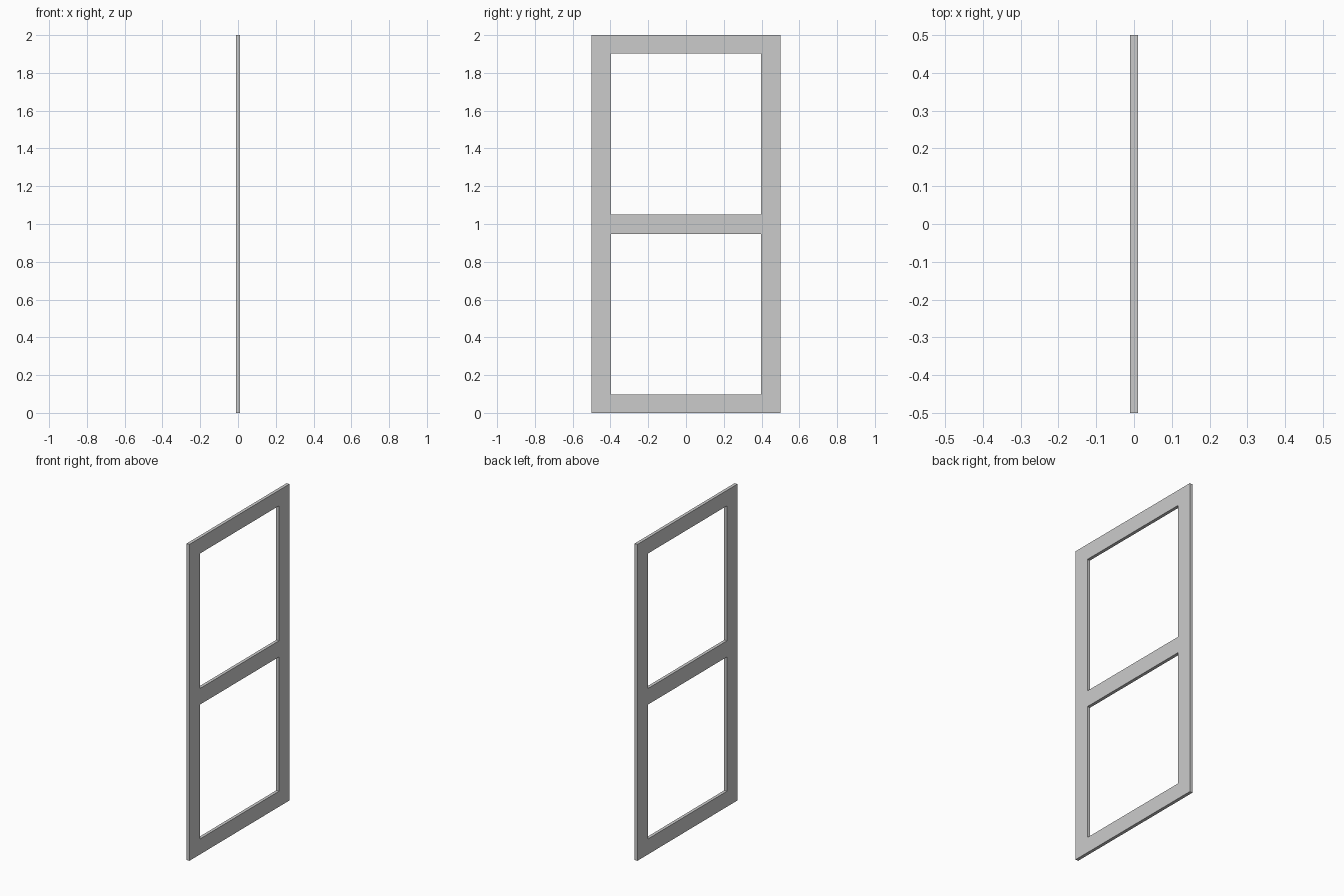
import bpy, bmesh

if "Cube" in bpy.data.objects:
    bpy.data.objects.remove(bpy.data.objects["Cube"])

THICKNESS = 0.02
# Cut lines across the width (y) and up the height (z)
ys = [-0.5, -0.396, 0.396, 0.5]
zs = [0.0, 0.098, 0.947, 1.049, 1.902, 2.0]
openings = {(1, 1), (1, 3)}  # lower and upper panes left open

# Flat frame outline: every cell except the two openings
bm = bmesh.new()
grid = [[bm.verts.new((-THICKNESS / 2, y, z)) for z in zs] for y in ys]
for i in range(len(ys) - 1):
    for j in range(len(zs) - 1):
        if (i, j) not in openings:
            bm.faces.new((grid[i][j], grid[i][j + 1],
                          grid[i + 1][j + 1], grid[i + 1][j]))

# Give the frame its thickness
result = bmesh.ops.extrude_face_region(bm, geom=bm.faces[:], use_keep_orig=True)
moved = [v for v in result["geom"] if isinstance(v, bmesh.types.BMVert)]
bmesh.ops.translate(bm, verts=moved, vec=(THICKNESS, 0, 0))
bmesh.ops.recalc_face_normals(bm, faces=bm.faces[:])

mesh = bpy.data.meshes.new("window_frame")
bm.to_mesh(mesh)
bm.free()
frame = bpy.data.objects.new("window_frame", mesh)
bpy.context.collection.objects.link(frame)
